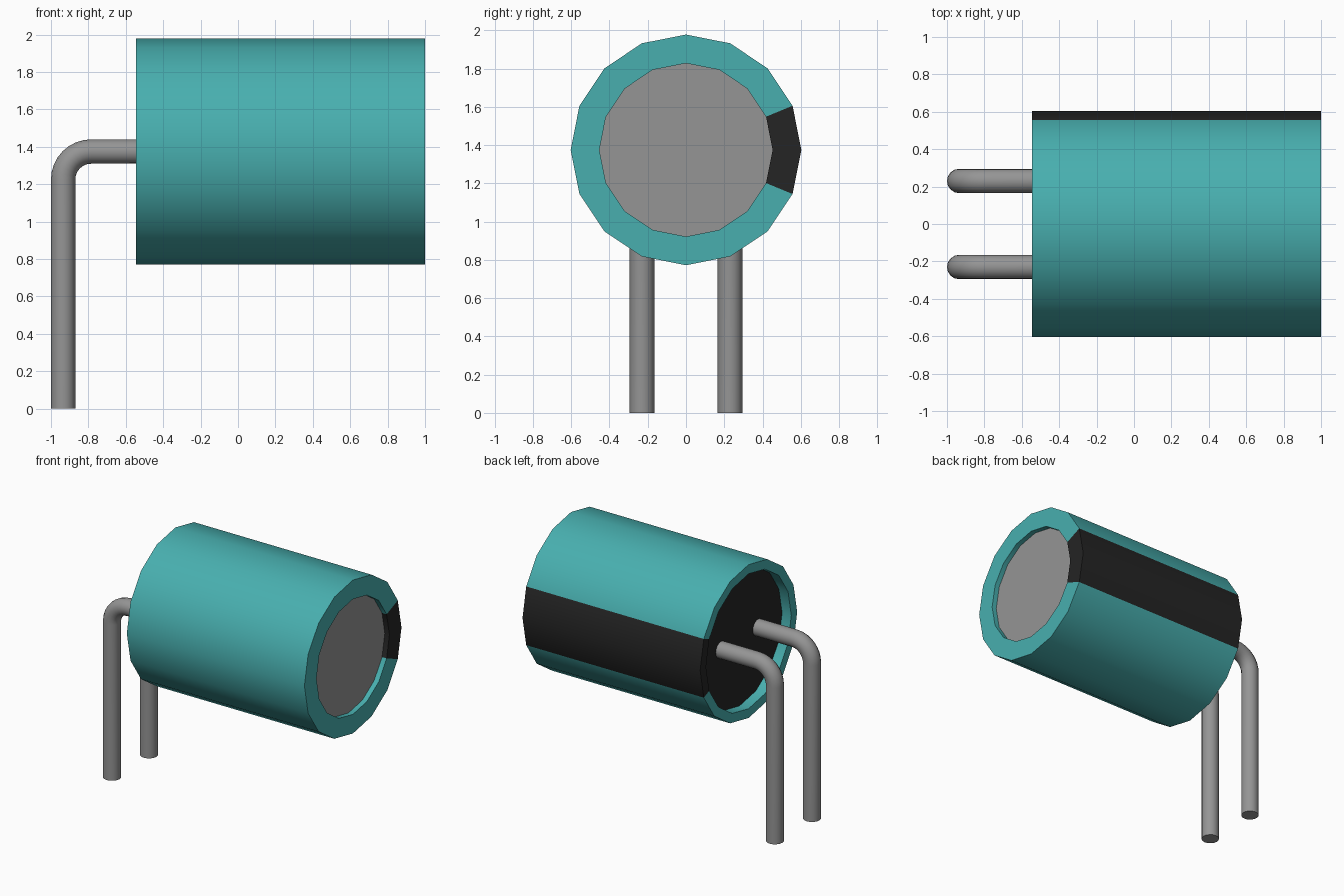
import bpy, bmesh, math
from mathutils import Vector

if "Cube" in bpy.data.objects:
    bpy.data.objects.remove(bpy.data.objects["Cube"], do_unlink=True)

SIDES = 16
AXIS_Z = 1.375          # height of the can's axis
FRONT_X, BACK_X = 1.0, -0.545
FRONT_DISC_X, BACK_DISC_X = 0.96, -0.465
OUTER_R, FRONT_R, BACK_R = 0.603, 0.453, 0.53


def material(name, rgb):
    mat = bpy.data.materials.new(name)
    mat.use_nodes = True
    col = (*rgb, 1.0)
    mat.diffuse_color = col
    mat.node_tree.nodes["Principled BSDF"].inputs["Base Color"].default_value = col
    return mat


teal = material("teal", (0.065, 0.43, 0.43))
black = material("black", (0.018, 0.018, 0.018))
grey = material("metal grey", (0.30, 0.30, 0.30))


def add_object(name, bm, mats):
    mesh = bpy.data.meshes.new(name)
    bm.to_mesh(mesh)
    bm.free()
    obj = bpy.data.objects.new(name, mesh)
    bpy.context.collection.objects.link(obj)
    for m in mats:
        mesh.materials.append(m)
    return obj


def smooth(obj, angle=30):
    bpy.ops.object.select_all(action='DESELECT')
    obj.select_set(True)
    bpy.context.view_layer.objects.active = obj
    bpy.ops.object.shade_smooth_by_angle(angle=math.radians(angle))


def ring(bm, x, r):
    """One ring of vertices around the can's axis, starting at +y."""
    steps = [2 * math.pi * i / SIDES for i in range(SIDES)]
    return [bm.verts.new((x, r * math.cos(a), AXIS_Z + r * math.sin(a))) for a in steps]


# Plastic sleeve with rolled ends; the two segments facing +y form the stripe
bm = bmesh.new()
profile = [(FRONT_DISC_X, FRONT_R), (FRONT_X, FRONT_R), (FRONT_X, OUTER_R),
           (BACK_X, OUTER_R), (BACK_X, BACK_R), (BACK_DISC_X, BACK_R)]
rings = [ring(bm, x, r) for x, r in profile]
for a, b in zip(rings, rings[1:]):
    for i in range(SIDES):
        j = (i + 1) % SIDES
        face = bm.faces.new((a[i], a[j], b[j], b[i]))
        face.material_index = 1 if i in (0, SIDES - 1) else 0
bm.normal_update()
outer = max(bm.faces, key=lambda f: f.calc_area())
if outer.normal.dot(outer.calc_center_median() - Vector((0, 0, AXIS_Z))) < 0:
    bmesh.ops.reverse_faces(bm, faces=bm.faces[:])
smooth(add_object("sleeve", bm, [teal, black]))


# Recessed end discs: metal top and dark rubber base
def disc(name, x, r, mat, facing):
    bm = bmesh.new()
    face = bm.faces.new(ring(bm, x, r))
    face.normal_update()
    if face.normal.x * facing < 0:
        face.normal_flip()
    add_object(name, bm, [mat])


disc("metal_end", FRONT_DISC_X, FRONT_R, grey, 1)
disc("rubber_base", BACK_DISC_X, BACK_R, black, -1)

# Bent wire leads
LEAD_X, LEAD_R, BEND = -0.935, 0.065, 0.15
path = [(BACK_DISC_X + 0.01, AXIS_Z)]
for k in range(9):
    a = math.pi / 2 * (1 + k / 8)
    path.append((LEAD_X + BEND + BEND * math.cos(a), AXIS_Z - BEND + BEND * math.sin(a)))
path.append((LEAD_X, 0.0))

for name, y in (("lead_front", -0.23), ("lead_back", 0.23)):
    curve = bpy.data.curves.new(name, 'CURVE')
    curve.dimensions = '3D'
    curve.bevel_depth = LEAD_R
    curve.bevel_resolution = 6
    curve.use_fill_caps = True
    spline = curve.splines.new('POLY')
    spline.points.add(len(path) - 1)
    for p, (x, z) in zip(spline.points, path):
        p.co = (x, y, z, 1)
    curve.materials.append(grey)
    lead = bpy.data.objects.new(name, curve)
    bpy.context.collection.objects.link(lead)
    bpy.ops.object.select_all(action='DESELECT')
    lead.select_set(True)
    bpy.context.view_layer.objects.active = lead
    bpy.ops.object.convert(target='MESH')
    # weld the caps so the ends shade as crisp edges
    lead = bpy.context.view_layer.objects.active
    bm = bmesh.new()
    bm.from_mesh(lead.data)
    bmesh.ops.remove_doubles(bm, verts=bm.verts[:], dist=0.0005)
    bmesh.ops.recalc_face_normals(bm, faces=bm.faces[:])
    bm.to_mesh(lead.data)
    bm.free()
    smooth(lead, 40)
